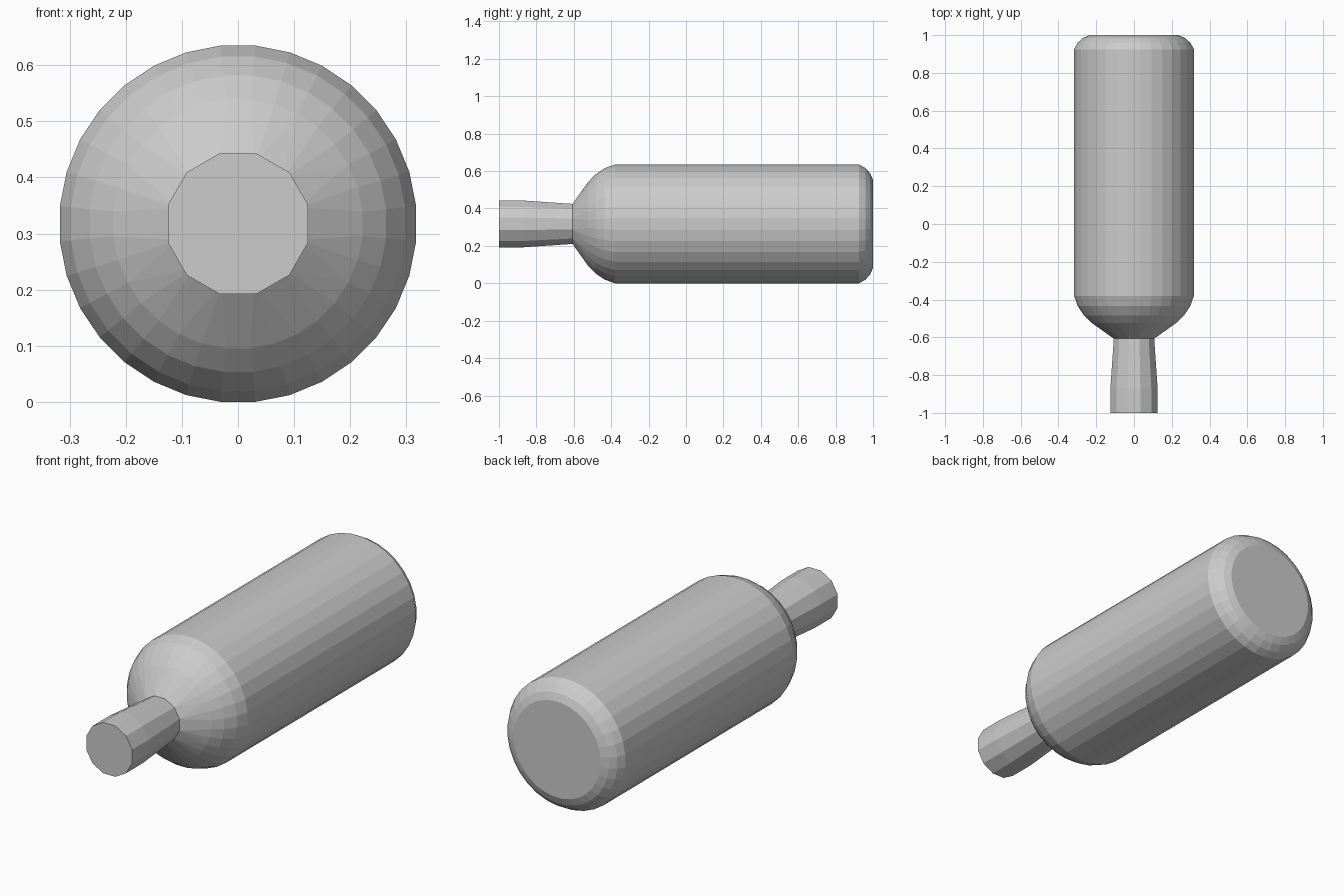
import bpy, bmesh, math

if "Cube" in bpy.data.objects:
    bpy.data.objects.remove(bpy.data.objects["Cube"])

CENTRE_Z = 0.3175


def lathe(name, rings, cap_first=False, cap_last=False):
    """Skin rings (y, half_width, sides) around the y axis; flats face up and sideways."""
    bm = bmesh.new()
    loops = []
    for y, half, n in rings:
        r = half / math.cos(math.pi / n)
        angles = [2 * math.pi * (i + 0.5) / n for i in range(n)]
        vs = [bm.verts.new((r * math.cos(a), y, CENTRE_Z + r * math.sin(a))) for a in angles]
        es = [bm.edges.new((vs[i], vs[(i + 1) % n])) for i in range(n)]
        loops.append((vs, es))
    for (va, ea), (vb, eb) in zip(loops, loops[1:]):
        n = len(va)
        if n == len(vb):
            for i in range(n):
                j = (i + 1) % n
                bm.faces.new((va[i], va[j], vb[j], vb[i]))
        else:
            bmesh.ops.bridge_loops(bm, edges=ea + eb)
    if cap_first:
        bm.faces.new(loops[0][0])
    if cap_last:
        bm.faces.new(loops[-1][0])
    bmesh.ops.recalc_face_normals(bm, faces=bm.faces[:])
    mesh = bpy.data.meshes.new(name)
    bm.to_mesh(mesh)
    bm.free()
    obj = bpy.data.objects.new(name, mesh)
    bpy.context.collection.objects.link(obj)
    return obj


# Neck: straight lip, then tapering to the shoulder
lathe("neck", [(-1.0, 0.125, 12), (-0.87, 0.125, 12), (-0.607, 0.107, 12)], cap_first=True)

# Body: rounded shoulder, long cylinder, bevelled base
lathe("body", [
    (-0.607, 0.107, 12),
    (-0.525, 0.222, 32),
    (-0.485, 0.264, 32),
    (-0.435, 0.298, 32),
    (-0.38, 0.3175, 32),
    (0.925, 0.3175, 32),
    (0.96, 0.298, 32),
    (0.985, 0.27, 32),
    (1.0, 0.235, 32),
], cap_last=True)
